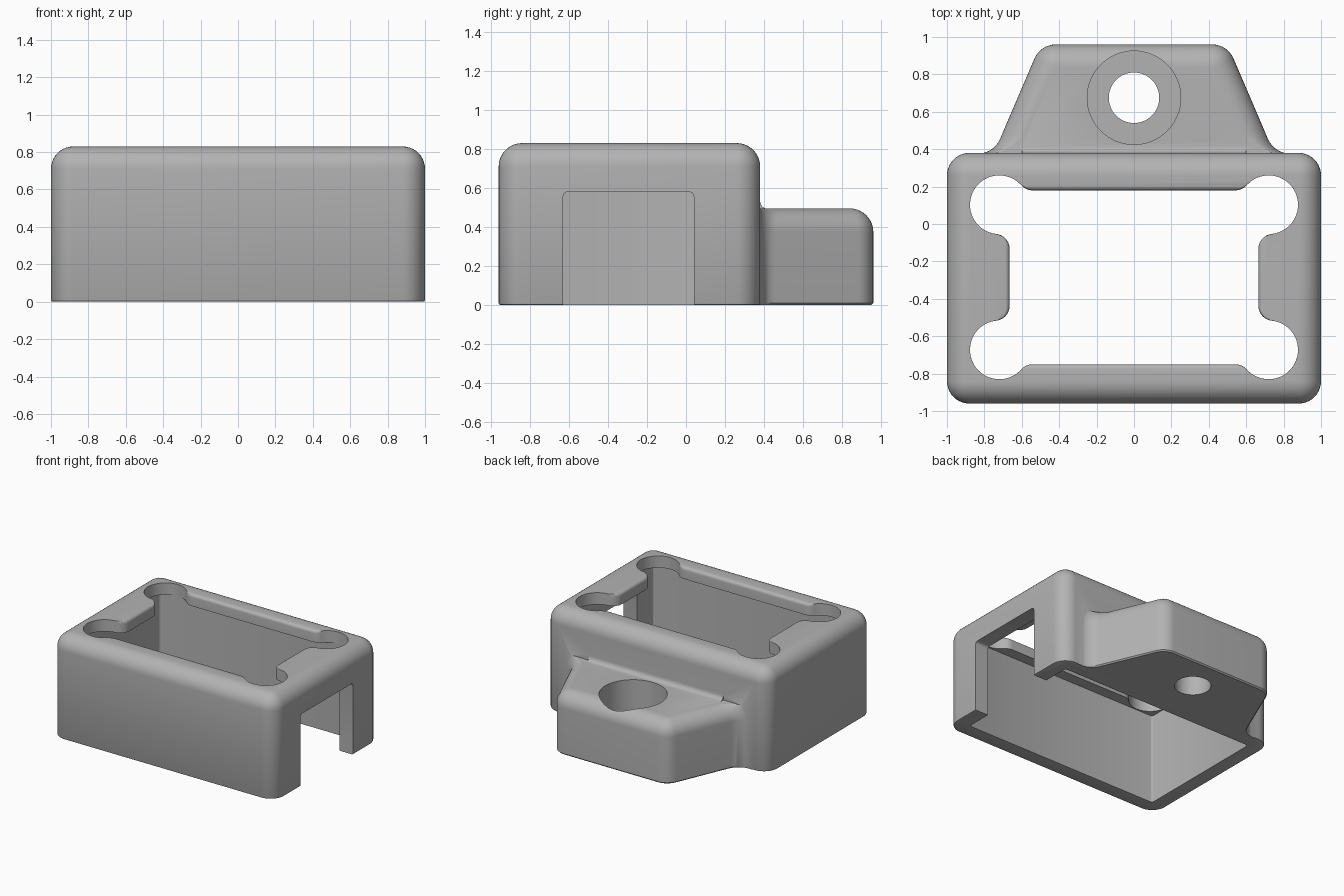
import bpy, bmesh
from math import sin, cos, pi, sqrt, atan2, tan
from mathutils import Vector

cube = bpy.data.objects.get("Cube")
if cube:
    bpy.data.objects.remove(cube, do_unlink=True)

grey = bpy.data.materials.new("plain grey")
grey.use_nodes = True
grey.diffuse_color = (0.45, 0.45, 0.45, 1)
grey.node_tree.nodes["Principled BSDF"].inputs["Base Color"].default_value = (0.45, 0.45, 0.45, 1)

FRONT, BACK, TOP = -0.96, 0.38, 0.83
WALL, FILLET = 0.12, 0.12


def finish(name, bm):
    bmesh.ops.recalc_face_normals(bm, faces=bm.faces)
    mesh = bpy.data.meshes.new(name)
    bm.to_mesh(mesh)
    bm.free()
    mesh.materials.append(grey)
    obj = bpy.data.objects.new(name, mesh)
    bpy.context.collection.objects.link(obj)
    return obj


def block(lo, hi):
    bm = bmesh.new()
    bmesh.ops.create_cube(bm, size=1)
    for v in bm.verts:
        v.co = [a if c < 0 else b for c, a, b in zip(v.co, lo, hi)]
    return bm


def bevel(bm, rule, size, segments):
    edges = [e for e in bm.edges if rule(*[v.co for v in e.verts])]
    bmesh.ops.bevel(bm, geom=edges, offset=size, segments=segments, profile=0.5, affect='EDGES')


def loft(name, rings):
    """Skin equal-length rings, given as (outline, height), into a closed solid."""
    bm = bmesh.new()
    loops = [[bm.verts.new((x, y, z)) for x, y in pts] for pts, z in rings]
    n = len(loops[0])
    for a, b in zip(loops, loops[1:]):
        for i in range(n):
            j = (i + 1) % n
            bm.faces.new((a[i], a[j], b[j], b[i]))
    bm.faces.new(loops[0])
    bm.faces.new(loops[-1])
    return finish(name, bm)


def cylinder(name, x, y, r, lo, hi):
    circle = [(x + r * cos(i * pi / 32), y + r * sin(i * pi / 32)) for i in range(64)]
    return loft(name, [(circle, lo), (circle, hi)])


def combine(target, tool, operation):
    mod = target.modifiers.new(tool.name, 'BOOLEAN')
    mod.operation, mod.object, mod.solver = operation, tool, 'EXACT'
    bpy.context.view_layer.objects.active = target
    bpy.ops.object.modifier_apply(modifier=mod.name)
    bpy.data.objects.remove(tool, do_unlink=True)


def arc(cx, cy, r, a, b, n):
    return [(cx + r * cos(a + (b - a) * i / n), cy + r * sin(a + (b - a) * i / n)) for i in range(n + 1)]


def corner(p, c, q, r, n=8):
    """Round corner c between neighbours p and q."""
    p, c, q = Vector(p), Vector(c), Vector(q)
    u, v = (p - c).normalized(), (q - c).normalized()
    half = u.angle(v) / 2
    mid = c + (u + v).normalized() * (r / sin(half))
    start, end = c + u * (r / tan(half)) - mid, c + v * (r / tan(half)) - mid
    a = atan2(start.y, start.x)
    turn = (atan2(end.y, end.x) - a + pi) % (2 * pi) - pi
    return arc(mid.x, mid.y, r, a, a + turn, n)


# Rounded outer box
bm = block((-1, FRONT, 0), (1, BACK, TOP))
bevel(bm, lambda a, b: max(a.z, b.z) > 0.1, FILLET, 10)
bevel(bm, lambda a, b: max(a.z, b.z) < 0.001, 0.01, 2)
housing = finish("housing", bm)


# Rear mounting lug: flared trapezoid with a rounded top rim
def lug_outline(o):
    wall = BACK - 0.004
    root, tip = (0.75 - 1.089 * o, wall), (0.5 - 0.658 * o, 0.96 - o)
    half = [(0.86, 0.33), (0.86, wall)]
    half += corner((0.86, wall), root, tip, 0.13 + o)
    half += corner(root, tip, (-0.5, 0.96 - o), FILLET + 0.004 - o)
    return half + [(-x, y) for x, y in reversed(half)]


rings = [(lug_outline(0.01), 0), (lug_outline(0), 0.01)]
for i in range(11):
    a = i / 10 * pi / 2
    rings.append((lug_outline(FILLET * (1 - cos(a))), 0.375 + FILLET * sin(a)))
combine(housing, loft("lug", rings), 'UNION')

# Small cove where the lug top meets the back wall
cove = [(0.34, 0.48)] + [(y, z) for y, z in arc(BACK + 0.04, 0.533, 0.04, 1.5 * pi, pi, 6)] + [(0.34, 0.533)]
bm = bmesh.new()
ends = [[bm.verts.new((x, y, z)) for y, z in [cove[0], (BACK + 0.04, 0.48)] + cove[1:]] for x in (-0.6, 0.6)]
for i in range(len(ends[0])):
    bm.faces.new((ends[0][i - 1], ends[0][i], ends[1][i], ends[1][i - 1]))
for end in ends:
    bm.faces.new(end)
combine(housing, finish("cove", bm), 'UNION')

# Open cavity and the side notch
bm = block((WALL - 1, FRONT + WALL, -0.2), (1 - WALL, BACK - WALL, 0.735))
bevel(bm, lambda a, b: abs(a.z - b.z) > 0.5, 0.02, 3)
combine(housing, finish("cavity", bm), 'DIFFERENCE')
bm = block((0.8, -0.63, -0.2), (1.2, 0.04, 0.58))
bevel(bm, lambda a, b: min(a.z, b.z) > 0.5 and abs(a.x - b.x) > 0.2, 0.025, 4)
combine(housing, finish("notch", bm), 'DIFFERENCE')

# Top opening: a slot with four round lobes blended into its sides
MID, HX, HY, CX, CY, LOBE, BLEND = -0.285, 0.665, 0.465, 0.72, 0.388, 0.157, 0.08


def slot_outline(o):
    f = BLEND - o
    reach = LOBE + f
    tab = (HX + BLEND, CY - sqrt(reach ** 2 - (HX + BLEND - CX) ** 2))
    rim = (CX - sqrt(reach ** 2 - (HY + BLEND - CY) ** 2), HY + BLEND)
    a = atan2(tab[1] - CY, tab[0] - CX)
    b = atan2(rim[1] - CY, rim[0] - CX)
    quarter = arc(*tab, f, pi, a + pi, 8)
    quarter += arc(CX, CY, LOBE, a, b, 28)[1:-1]
    quarter += arc(*rim, f, b - pi, -pi / 2, 8)
    upper = quarter + [(-x, y) for x, y in reversed(quarter)]
    return [(x, MID + y) for x, y in upper + [(-x, -y) for x, y in upper]]


rings = [(slot_outline(0), 0.6)]
for i in range(7):
    a = i / 6 * pi / 2
    rings.append((slot_outline(0.025 * (1 - cos(a))), TOP - 0.025 + 0.025 * sin(a)))
rings.append((slot_outline(0.025), 0.95))
combine(housing, loft("slot", rings), 'DIFFERENCE')

# Counterbored screw hole in the lug
combine(housing, cylinder("counterbore", 0, 0.675, 0.25, 0.2, 0.8), 'DIFFERENCE')
combine(housing, cylinder("screw_hole", 0, 0.675, 0.135, -0.2, 0.8), 'DIFFERENCE')

# Smooth shading with crisp edges
bpy.ops.object.select_all(action='DESELECT')
housing.select_set(True)
bpy.context.view_layer.objects.active = housing
bpy.ops.object.shade_smooth_by_angle(angle=pi / 6)
